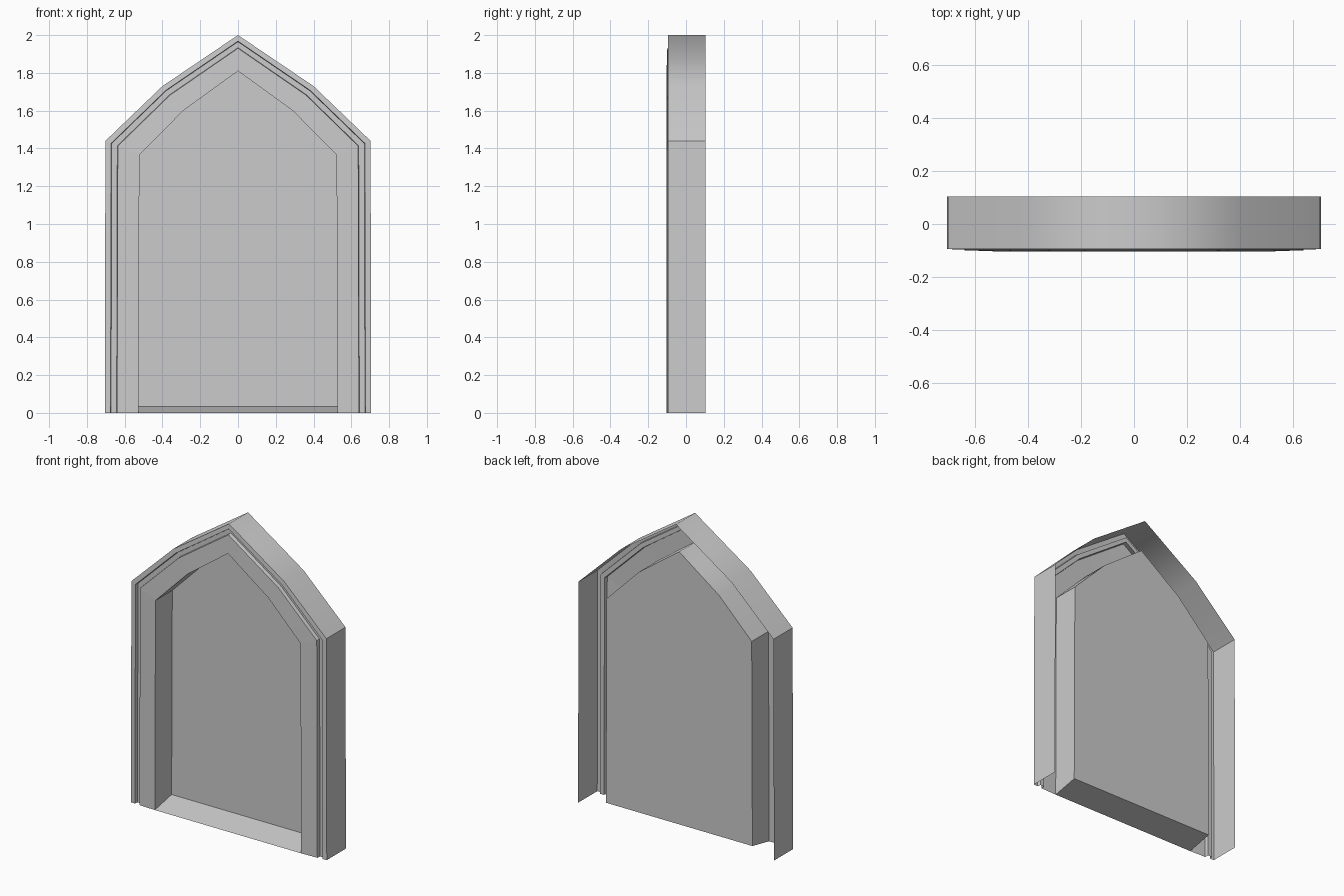
import bpy, bmesh

if "Cube" in bpy.data.objects:
    bpy.data.objects.remove(bpy.data.objects["Cube"])

# Right half of the pointed arch: foot, springing, haunch, apex (x, z)
OUTER = [(0.705, 0.0), (0.702, 1.44), (0.40, 1.73), (0.0, 2.0)]
INNER = [(0.527, 0.0), (0.522, 1.365), (0.29, 1.60), (0.0, 1.81)]
PANEL_Y, SILL_Z = 0.07, 0.035

# Moulding section: (0 = outer outline .. 1 = inner outline, y)
SECTION = [(0.0, 0.103), (0.0, -0.094), (0.17, -0.096), (0.185, -0.074),
           (0.35, -0.074), (0.365, -0.099), (1.0, -0.103), (1.0, PANEL_Y)]


def arch(t, y, foot=0.0):
    """Whole arch outline, from left foot over the apex to right foot."""
    half = [(a[0] + (b[0] - a[0]) * t, y, a[1] + (b[1] - a[1]) * t)
            for a, b in zip(OUTER, INNER)]
    half[0] = (half[0][0], y, foot)
    return [(-x, y, z) for x, y, z in half] + half[-2::-1]


def make(name, bm):
    me = bpy.data.meshes.new(name)
    bm.to_mesh(me)
    bm.free()
    ob = bpy.data.objects.new(name, me)
    bpy.context.collection.objects.link(ob)
    return ob


# Stepped frame: the section swept along the arch, open at the back
bm = bmesh.new()
rings = []
for i, (t, y) in enumerate(SECTION):
    foot = SILL_Z if i == len(SECTION) - 1 else 0.0
    rings.append([bm.verts.new(p) for p in arch(t, y, foot)])
for a, b in zip(rings, rings[1:]):
    for i in range(6):
        bm.faces.new((a[i], a[i + 1], b[i + 1], b[i])).smooth = True
# Arch stays smooth across haunch and apex; springing and steps are sharp
for r in rings:
    for i in range(6):
        bm.edges.get((r[i], r[i + 1])).smooth = False
for a, b in zip(rings, rings[1:]):
    for i in (1, 5):
        bm.edges.get((a[i], b[i])).smooth = False
bm.normal_update()
# Outer wall must face outwards
bm.faces.ensure_lookup_table()
if bm.faces[0].normal.x > 0:
    bmesh.ops.reverse_faces(bm, faces=bm.faces[:])
make("arch_frame", bm)

# Recessed panel closing the opening
bm = bmesh.new()
f = bm.faces.new([bm.verts.new(p) for p in arch(1.0, PANEL_Y, SILL_Z)])
f.normal_update()
if f.normal.y > 0:
    f.normal_flip()
make("back_panel", bm)

# Sloping sill
bm = bmesh.new()
w = INNER[0][0]
bm.faces.new([bm.verts.new(p) for p in (
    (-w, -0.103, 0), (w, -0.103, 0), (w, PANEL_Y, SILL_Z), (-w, PANEL_Y, SILL_Z))])
make("sill", bm)
